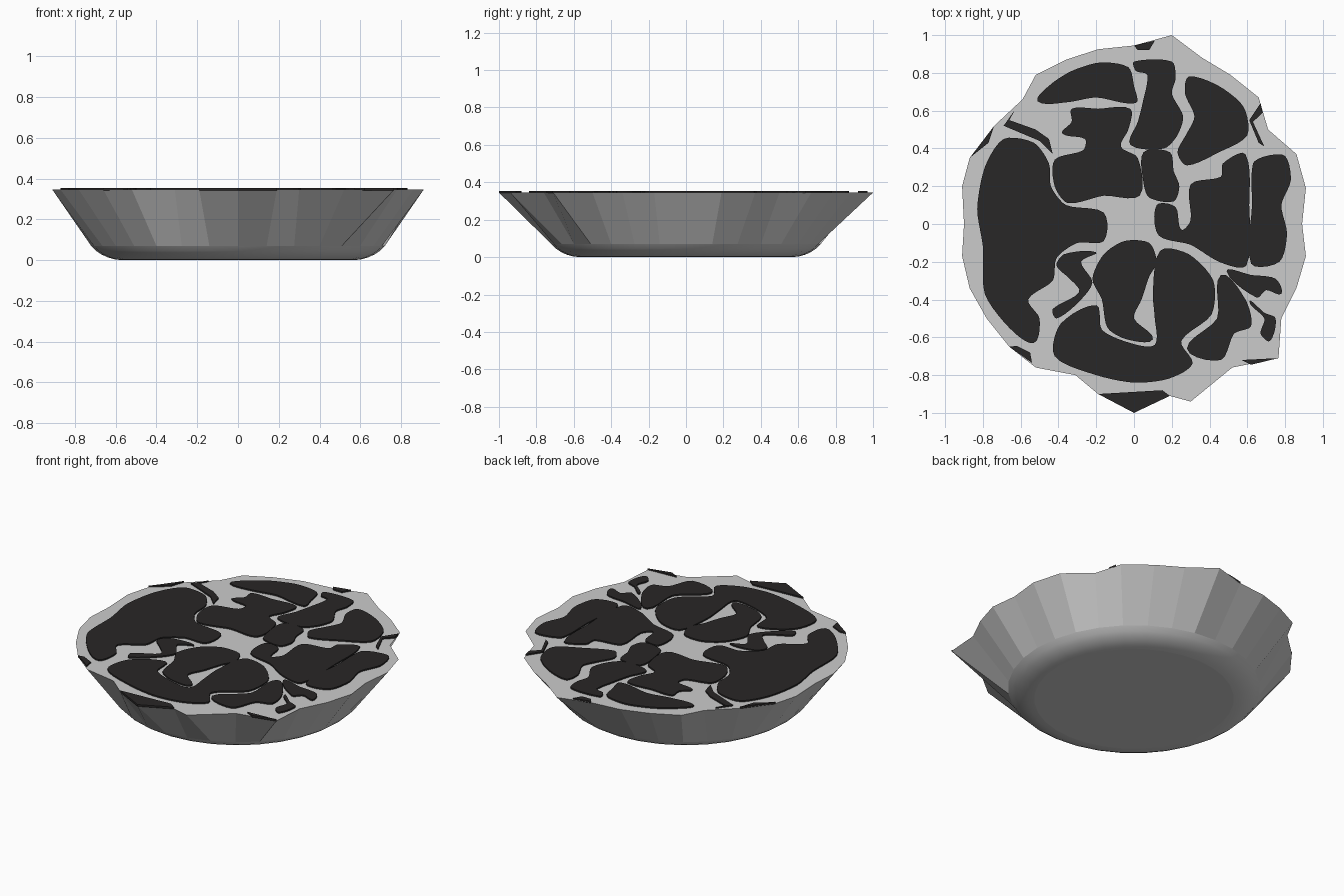
import bpy, bmesh, math
from mathutils import Vector

if "Cube" in bpy.data.objects:
    bpy.data.objects.remove(bpy.data.objects["Cube"])

TOP = 0.345      # pale surface
PLATE = 0.354    # top of the dark plates

dark = bpy.data.materials.new("dark_plate")
dark.diffuse_color = (0.022, 0.020, 0.020, 1)
dark.use_nodes = True
dark.node_tree.nodes["Principled BSDF"].inputs["Base Color"].default_value = dark.diffuse_color


def make_object(name, bm, mat=None):
    bmesh.ops.recalc_face_normals(bm, faces=bm.faces[:])
    me = bpy.data.meshes.new(name)
    bm.to_mesh(me)
    bm.free()
    ob = bpy.data.objects.new(name, me)
    bpy.context.collection.objects.link(ob)
    if mat:
        me.materials.append(mat)
    return ob


# Basin: round base with a rolled edge, flat walls up to a ragged 32-point rim
rim = [(.89, 0), (.91, .19), (.86, .37), (.71, .5), (.66, .67), (.51, .79), (.36, .88), (.2, 1),
       (0, .945), (-.19, .925), (-.36, .87), (-.52, .79), (-.59, .66), (-.74, .52), (-.87, .35), (-.91, .2),
       (-.9, 0), (-.91, -.17), (-.87, -.34), (-.78, -.5), (-.66, -.65), (-.52, -.76), (-.31, -.8), (-.19, -.9),
       (0, -1), (.19, -.91), (.3, -.94), (.52, -.76), (.765, -.71), (.78, -.5), (.86, -.34), (.91, -.17)]
N = len(rim)
profile = [(.57, 0), (.605, .004), (.64, .014), (.67, .028), (.697, .046), (.72, .07)]

bm = bmesh.new()
rings = []
for r, z in profile:
    rings.append([bm.verts.new((r * math.cos(math.tau * i / N), r * math.sin(math.tau * i / N), z))
                  for i in range(N)])
rings.append([bm.verts.new((x, y, TOP)) for x, y in rim])
bm.faces.new(rings[0][::-1])
for k in range(len(rings) - 1):
    a, b = rings[k], rings[k + 1]
    for i in range(N):
        j = (i + 1) % N
        f = bm.faces.new((a[i], a[j], b[j], b[i]))
        f.smooth = k < len(profile) - 1
bm.faces.new(rings[-1])
make_object("basin", bm)


def smooth_loop(pts, steps):
    """Closed rounded outline through the points."""
    out, n = [], len(pts)
    P = [Vector(p) for p in pts]
    for i in range(n):
        a, b, c, d = P[i - 1], P[i], P[(i + 1) % n], P[(i + 2) % n]
        m = (c - b).length
        t0 = (c - a).normalized() * m * .75
        t1 = (d - b).normalized() * m * .75
        for s in range(steps):
            t = s / steps
            out.append(b * (2 * t**3 - 3 * t**2 + 1) + t0 * (t**3 - 2 * t**2 + t)
                       + c * (3 * t**2 - 2 * t**3) + t1 * (t**3 - t**2))
    return out


def plate(name, pts, rounded=True):
    """Thin dark slab standing slightly proud of the pale surface."""
    loop = smooth_loop(pts, 5) if rounded else [Vector(p) for p in pts]
    bm = bmesh.new()
    lo = [bm.verts.new((p.x, p.y, TOP - .003)) for p in loop]
    hi = [bm.verts.new((p.x, p.y, PLATE)) for p in loop]
    bm.faces.new(hi)
    for i in range(len(loop)):
        j = (i + 1) % len(loop)
        bm.faces.new((lo[i], lo[j], hi[j], hi[i]))
    make_object(name, bm, dark)


# Large plates
plate("plate_back_left", [(-.51, .65), (-.44, .74), (-.33, .81), (-.18, .855), (-.03, .83),
                          (0, .73), (.01, .64), (-.2, .67), (-.35, .645)])
plate("plate_back", [(0, .86), (.2, .86), (.22, .77), (.2, .69), (.26, .57), (.23, .47), (.16, .4),
                     (-.02, .42), (.02, .54), (.05, .66), (.07, .79), (.01, .81)])
plate("plate_back_right", [(.29, .78), (.45, .73), (.58, .62), (.6, .47), (.45, .38), (.28, .31),
                           (.23, .38), (.28, .48), (.32, .57), (.27, .69)])
plate("plate_upper_left", [(-.33, .61), (-.19, .61), (-.02, .61), (-.03, .5), (-.07, .41), (.02, .35),
                           (.03, .15), (-.16, .15), (-.35, .11), (-.42, .2), (-.42, .34), (-.27, .39),
                           (-.26, .45), (-.38, .48), (-.33, .54)])
plate("plate_inner_back", [(.05, .38), (.19, .38), (.21, .28), (.24, .2), (.21, .12), (.08, .14), (.05, .22)])
plate("plate_left", [(-.69, .45), (-.53, .43), (-.45, .32), (-.44, .2), (-.36, .1), (-.16, .06), (-.16, -.09),
                     (-.3, -.1), (-.41, -.18), (-.43, -.3), (-.56, -.4), (-.5, -.5), (-.53, -.63),
                     (-.66, -.55), (-.79, -.37), (-.8, -.12), (-.83, .08), (-.79, .3)])
plate("plate_right", [(.12, .1), (.22, .09), (.25, -.03), (.3, .02), (.3, .21), (.46, .25), (.47, .32),
                      (.59, .37), (.61, .1), (.595, -.22), (.45, -.2), (.3, -.11), (.13, -.06)])
plate("plate_far_right", [(.63, .32), (.7, .36), (.8, .36), (.83, .23), (.78, .1), (.81, -.05),
                          (.77, -.2), (.62, -.21), (.625, .1)])
plate("plate_inner_front", [(-.05, -.09), (.08, -.1), (.12, -.2), (.08, -.28), (.04, -.4), (0, -.5), (.1, -.61),
                            (-.04, -.61), (-.14, -.55), (-.17, -.4), (-.22, -.29), (-.16, -.16)])
plate("plate_front", [(-.39, -.53), (-.2, -.43), (-.17, -.56), (-.02, -.63), (.11, -.64), (.11, -.5), (.1, -.36),
                      (.14, -.14), (.29, -.16), (.42, -.3), (.41, -.48), (.25, -.62), (.31, -.74),
                      (.18, -.82), (0, -.84), (-.2, -.8), (-.42, -.7)])
plate("plate_front_right", [(.46, -.27), (.59, -.4), (.62, -.54), (.53, -.58), (.46, -.72), (.28, -.66), (.44, -.5)])
plate("plate_right_wedge", [(.49, -.25), (.62, -.27), (.75, -.29), (.78, -.37), (.7, -.35), (.65, -.39)])

# Small slivers inside the cracks
plate("sliver_front_left", [(-.37, -.16), (-.2, -.15), (-.28, -.2), (-.22, -.31), (-.3, -.42), (-.41, -.5),
                            (-.43, -.45), (-.29, -.36), (-.34, -.29), (-.41, -.22)])
plate("sliver_front_right", [(.61, -.41), (.69, -.47), (.75, -.5), (.72, -.62), (.67, -.58), (.69, -.5)])
plate("sliver_left", [(-.69, .52), (-.63, .605), (-.66, .55), (-.52, .5), (-.45, .45), (-.43, .37),
                      (-.5, .44)], False)

# Chips that reach the rim
plate("chip_front", [(-.19, -.9), (0, -1), (.19, -.91), (.15, -.88)], False)
plate("chip_left", [(-.87, .35), (-.77, .43), (-.74, .52), (-.83, .4)], False)
plate("chip_back", [(0, .945), (.11, .97), (.08, .92), (.02, .92)], False)
plate("chip_back_right", [(.61, .55), (.67, .64), (.68, .59), (.63, .54), (.69, .41), (.66, .43)], False)
plate("chip_front_right", [(.57, -.72), (.765, -.71), (.62, -.745)], False)
plate("chip_front_left", [(-.66, -.65), (-.54, -.735), (-.55, -.68), (-.62, -.645)], False)
